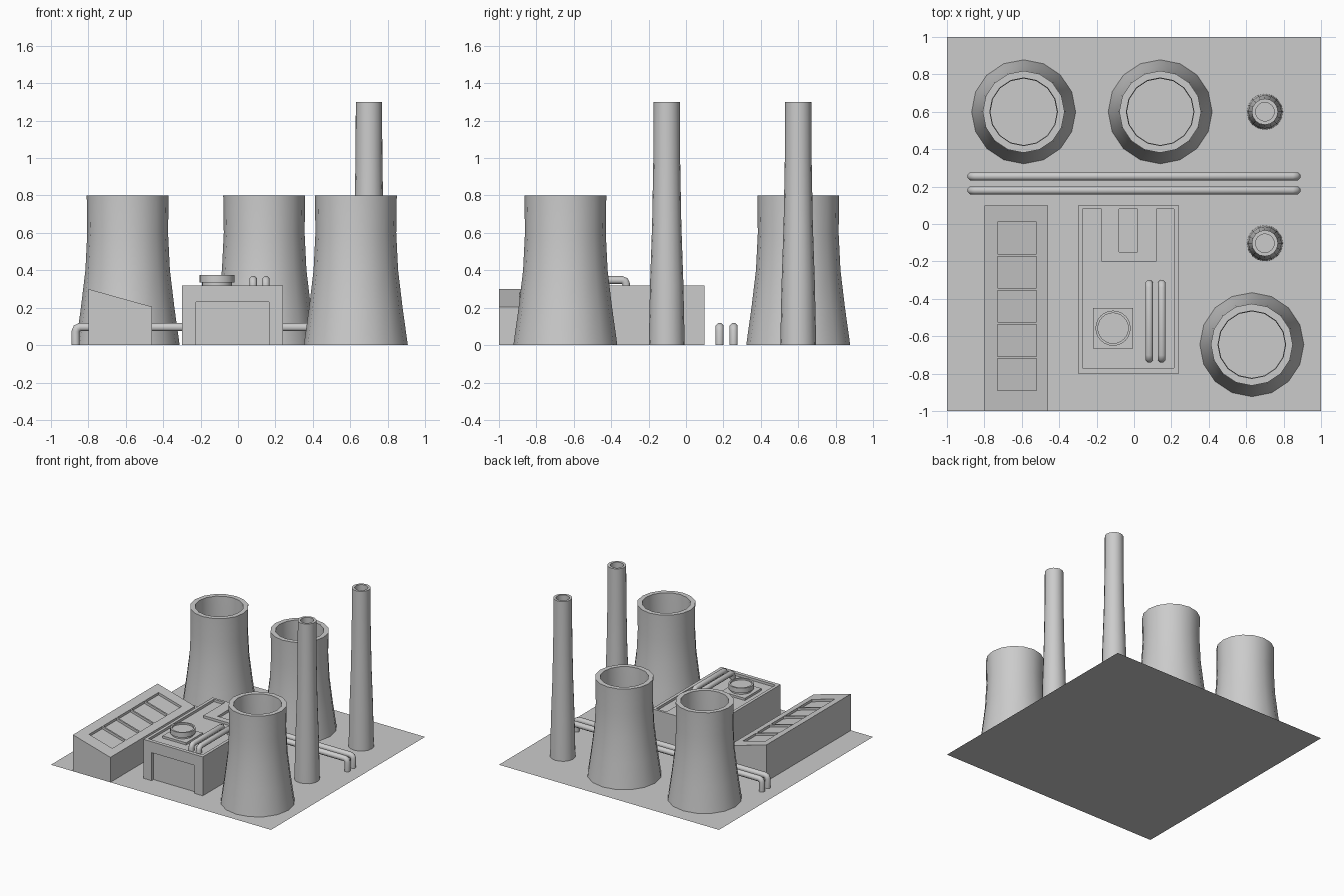
import bpy, bmesh, math
from mathutils import Vector

if "Cube" in bpy.data.objects:
    bpy.data.objects.remove(bpy.data.objects["Cube"])

grey = bpy.data.materials.new("concrete_grey")
grey.diffuse_color = (0.6, 0.6, 0.6, 1)
grey.use_nodes = True
grey.node_tree.nodes["Principled BSDF"].inputs["Base Color"].default_value = grey.diffuse_color


def finish(name, bm, smooth=None):
    bmesh.ops.recalc_face_normals(bm, faces=bm.faces)
    me = bpy.data.meshes.new(name)
    bm.to_mesh(me)
    bm.free()
    me.materials.append(grey)
    ob = bpy.data.objects.new(name, me)
    bpy.context.collection.objects.link(ob)
    if smooth:
        bpy.ops.object.select_all(action='DESELECT')
        ob.select_set(True)
        bpy.context.view_layer.objects.active = ob
        bpy.ops.object.shade_smooth_by_angle(angle=math.radians(smooth))
    return ob


def prism(name, pts, y0, y1):
    """Extrude an x-z outline along y."""
    bm = bmesh.new()
    a = [bm.verts.new((x, y0, z)) for x, z in pts]
    b = [bm.verts.new((x, y1, z)) for x, z in pts]
    n = len(pts)
    bm.faces.new(a)
    bm.faces.new(b[::-1])
    for i in range(n):
        bm.faces.new((a[i], b[i], b[(i + 1) % n], a[(i + 1) % n]))
    return finish(name, bm)


def box(name, x0, x1, y0, y1, z0, z1):
    return prism(name, [(x0, z0), (x1, z0), (x1, z1), (x0, z1)], y0, y1)


def lathe(name, cx, cy, profile, n=16, smooth=40):
    """Spin an (r, z) profile, closing the last ring with a disc."""
    bm = bmesh.new()
    rings = [[bm.verts.new((cx + r * math.cos(2 * math.pi * i / n),
                            cy + r * math.sin(2 * math.pi * i / n), z)) for i in range(n)]
             for r, z in profile]
    for p, q in zip(rings, rings[1:]):
        for i in range(n):
            bm.faces.new((p[i], p[(i + 1) % n], q[(i + 1) % n], q[i]))
    bm.faces.new(rings[-1])
    # outward normals follow from the open base on the ground
    return finish(name, bm, smooth)


def tube(name, path, r, side, n=8):
    """Sweep an n-sided ring along a planar path; side is the plane normal."""
    bm = bmesh.new()
    side = Vector(side)
    pts = [Vector(p) for p in path]
    rings = []
    for i, p in enumerate(pts):
        d0 = (p - pts[i - 1]).normalized() if i else (pts[1] - p).normalized()
        d1 = (pts[i + 1] - p).normalized() if i < len(pts) - 1 else d0
        t = (d0 + d1).normalized()
        up = side.cross(t) / t.dot(d0)
        rings.append([bm.verts.new(p + r * (math.cos(a) * side + math.sin(a) * up))
                      for a in [2 * math.pi * (k + .5) / n for k in range(n)]])
    for p, q in zip(rings, rings[1:]):
        for k in range(n):
            bm.faces.new((p[k], p[(k + 1) % n], q[(k + 1) % n], q[k]))
    bm.faces.new(rings[0])
    bm.faces.new(rings[-1])
    return finish(name, bm, 50)


def cut(ob, cutters):
    for c in cutters:
        m = ob.modifiers.new("cut", 'BOOLEAN')
        m.operation, m.solver, m.object = 'DIFFERENCE', 'EXACT', c
        bpy.context.view_layer.objects.active = ob
        bpy.ops.object.modifier_apply(modifier=m.name)
        bpy.data.objects.remove(c)


# ground slab (flat sheet)
bm = bmesh.new()
bmesh.ops.create_grid(bm, x_segments=1, y_segments=1, size=1)
finish("ground_sheet", bm)

# cooling towers
for i, (x, y) in enumerate([(-.59, .6), (.14, .6), (.63, -.645)]):
    lathe(f"cooling_tower_{i + 1}", x, y,
          [(.278, 0), (.25, .2), (.226, .4), (.216, .6), (.219, .8),
           (.181, .8), (.178, .6), (.18, .4)])

# chimneys
for i, y in enumerate([.6, -.103]):
    lathe(f"chimney_{i + 1}", .7, y,
          [(.096, 0), (.089, .33), (.078, .65), (.072, .98), (.07, 1.3),
           (.05, 1.3), (.05, .75)])

# main hall with sunken roof, roof slot and front gate recess
hall = box("main_hall", -.3, .24, -.8, .1, 0, .32)
cut(hall, [box("roof_cut", -.275, .215, -.77, -.2, .3, .4),
           box("roof_cut_left", -.275, -.175, -.21, .08, .3, .4),
           box("roof_cut_right", .12, .215, -.21, .08, .3, .4),
           box("roof_slot", -.08, .02, -.15, .08, .3, .4),
           box("gate_cut", -.225, .165, -.9, -.775, -.1, .23)])

# roof fan on its plinth
box("fan_plinth", -.22, -.005, -.665, -.45, .29, .318)
lathe("fan_drum", -.112, -.557,
      [(.08, .31), (.08, .335), (.094, .335), (.094, .375), (.081, .375), (.081, .362)], 24)


def bridge(name, axis, lo, hi, other, zb, zt, r):
    """Pipe rising from zb, bending, running level at zt and dropping again."""
    c = .022
    uz = [(lo, zb), (lo, zt - c), (lo + c * .3, zt - c * .3), (lo + c, zt),
          (hi - c, zt), (hi - c * .3, zt - c * .3), (hi, zt - c), (hi, zb)]
    if axis == 'x':
        tube(name, [(u, other, z) for u, z in uz], r, (0, 1, 0))
    else:
        tube(name, [(other, u, z) for u, z in uz], r, (1, 0, 0))


# roof pipes and long ground pipes
for i, x in enumerate([.081, .149]):
    bridge(f"roof_pipe_{i + 1}", 'y', -.72, -.32, x, .29, .348, .022)
for i, y in enumerate([.18, .255]):
    bridge(f"ground_pipe_{i + 1}", 'x', -.868, .868, y, 0, .096, .023)

# lean-to shed with sunken skylights
shed = prism("sloped_shed", [(-.8, 0), (-.46, 0), (-.46, .205), (-.8, .3)], -1, .1)
zr = lambda x: .3 - (x + .8) * .095 / .34
cut(shed, [prism(f"skylight_cut_{i}", [(-.73, zr(-.73) - .02), (-.52, zr(-.52) - .02),
                                      (-.52, .4), (-.73, .4)],
                 .01 - i * .1825 - .17, .01 - i * .1825) for i in range(5)])
